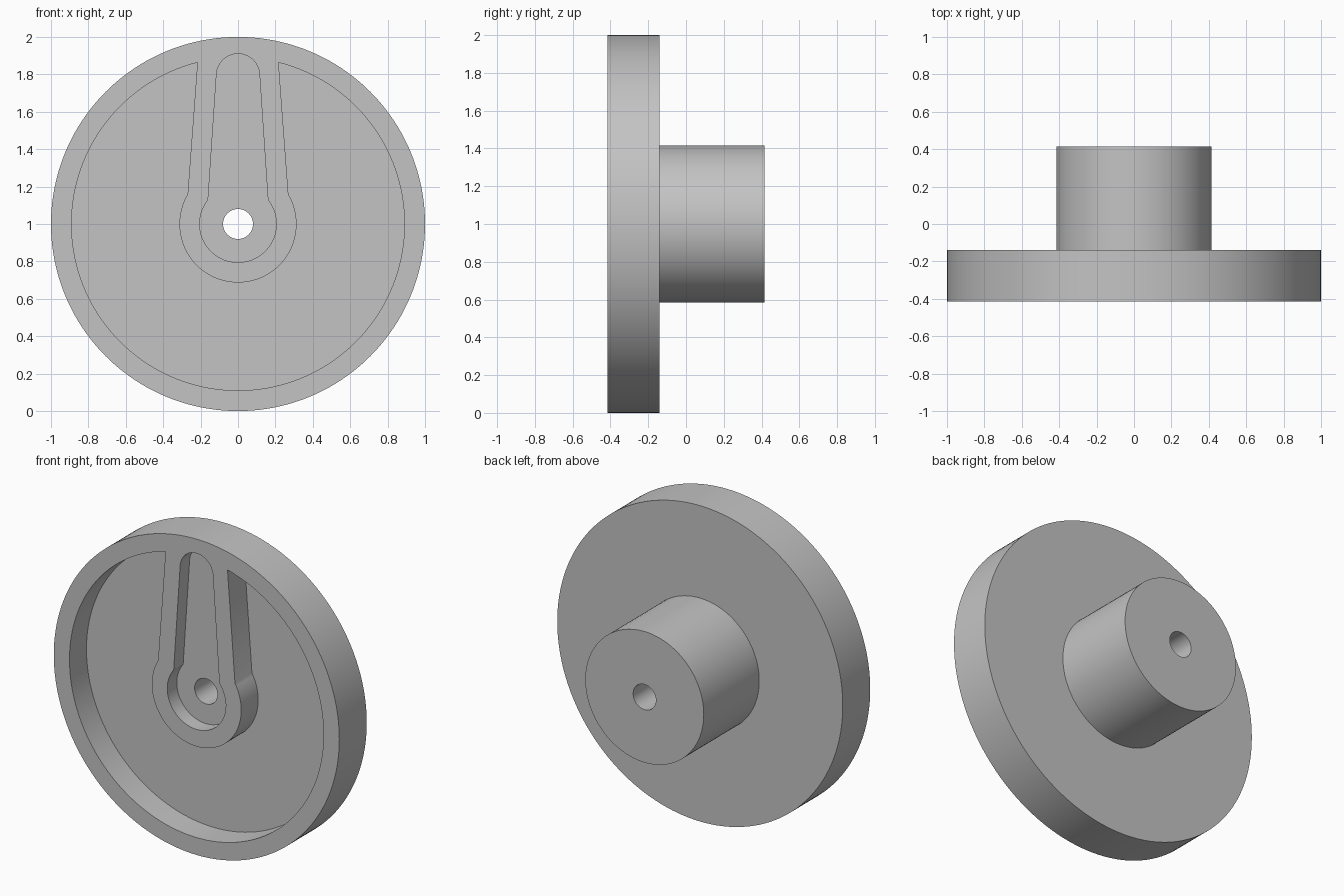
import bpy
import bmesh
from math import sin, cos, radians, atan2, degrees
from mathutils import Vector

cube = bpy.data.objects.get("Cube")
if cube:
    bpy.data.objects.remove(cube, do_unlink=True)

FRONT, STEP, BACK = -0.415, -0.14, 0.415   # y of rim face, disc back, hub end
RECESS_FLOOR = FRONT + 0.17
SLOT_FLOOR = FRONT + 0.095
AXIS_Z = 1.0

grey = bpy.data.materials.new("plain_grey")
grey.use_nodes = True
grey.diffuse_color = (0.55, 0.55, 0.55, 1)
grey.node_tree.nodes["Principled BSDF"].inputs["Base Color"].default_value = (0.55, 0.55, 0.55, 1)


def arc(radius, start, end, steps, up=0.0):
    """Points on an arc in the x-z plane, relative to the wheel axis."""
    angles = [radians(start + (end - start) * i / steps) for i in range(steps + 1)]
    return [(radius * cos(a), up + radius * sin(a)) for a in angles]


def prism(name, outline, y0, y1):
    """Extrude an x-z outline from y0 to y1."""
    bm = bmesh.new()
    face = bm.faces.new([bm.verts.new((x, y0, AXIS_Z + z)) for x, z in outline])
    extruded = bmesh.ops.extrude_face_region(bm, geom=[face])["geom"]
    moved = [v for v in extruded if isinstance(v, bmesh.types.BMVert)]
    bmesh.ops.translate(bm, vec=Vector((0, y1 - y0, 0)), verts=moved)
    bmesh.ops.recalc_face_normals(bm, faces=bm.faces)
    mesh = bpy.data.meshes.new(name)
    bm.to_mesh(mesh)
    bm.free()
    mesh.materials.append(grey)
    obj = bpy.data.objects.new(name, mesh)
    bpy.context.collection.objects.link(obj)
    return obj


def circle(radius, steps):
    return arc(radius, 0, 360, steps)[:-1]


def combine(target, other, operation):
    """Apply a boolean and discard the helper."""
    other.hide_render = True
    mod = target.modifiers.new("combine", "BOOLEAN")
    mod.operation, mod.object, mod.solver = operation, other, "EXACT"
    bpy.context.view_layer.objects.active = target
    bpy.ops.object.modifier_apply(modifier=mod.name)
    bpy.data.objects.remove(other, do_unlink=True)


# Disc with its hub at the back
wheel = prism("wheel_with_hub", circle(1.0, 160), FRONT, STEP)
combine(wheel, prism("hub", circle(0.415, 96), STEP - 0.03, BACK), "UNION")

# Recess around the keyhole-shaped boss, which runs into the rim at the top
rim_angle = degrees(atan2(0.863, 0.217))
boss_angle = degrees(atan2(0.16, 0.27))
recess = arc(0.89, rim_angle, -180 - rim_angle, 140)
recess = [p for p in arc(0.89, rim_angle, -180 - rim_angle, 140)]
recess += arc(0.313, -180 - boss_angle, boss_angle, 72)
combine(wheel, prism("recess_cutter", recess, FRONT - 0.1, RECESS_FLOOR), "DIFFERENCE")

# Tapered slot with a round top, sunk into the boss
slot_angle = degrees(atan2(0.128, 0.16))
slot = arc(0.205, -180 - slot_angle, slot_angle, 64)
slot += arc(0.115, 3, 177, 32, up=0.795)
combine(wheel, prism("slot_cutter", slot, FRONT - 0.1, SLOT_FLOOR), "DIFFERENCE")

# Bore through the whole part
combine(wheel, prism("bore_cutter", circle(0.08, 48), FRONT - 0.1, BACK + 0.1), "DIFFERENCE")

bpy.ops.object.select_all(action="DESELECT")
wheel.select_set(True)
bpy.context.view_layer.objects.active = wheel
bpy.ops.object.shade_smooth_by_angle(angle=radians(25))
